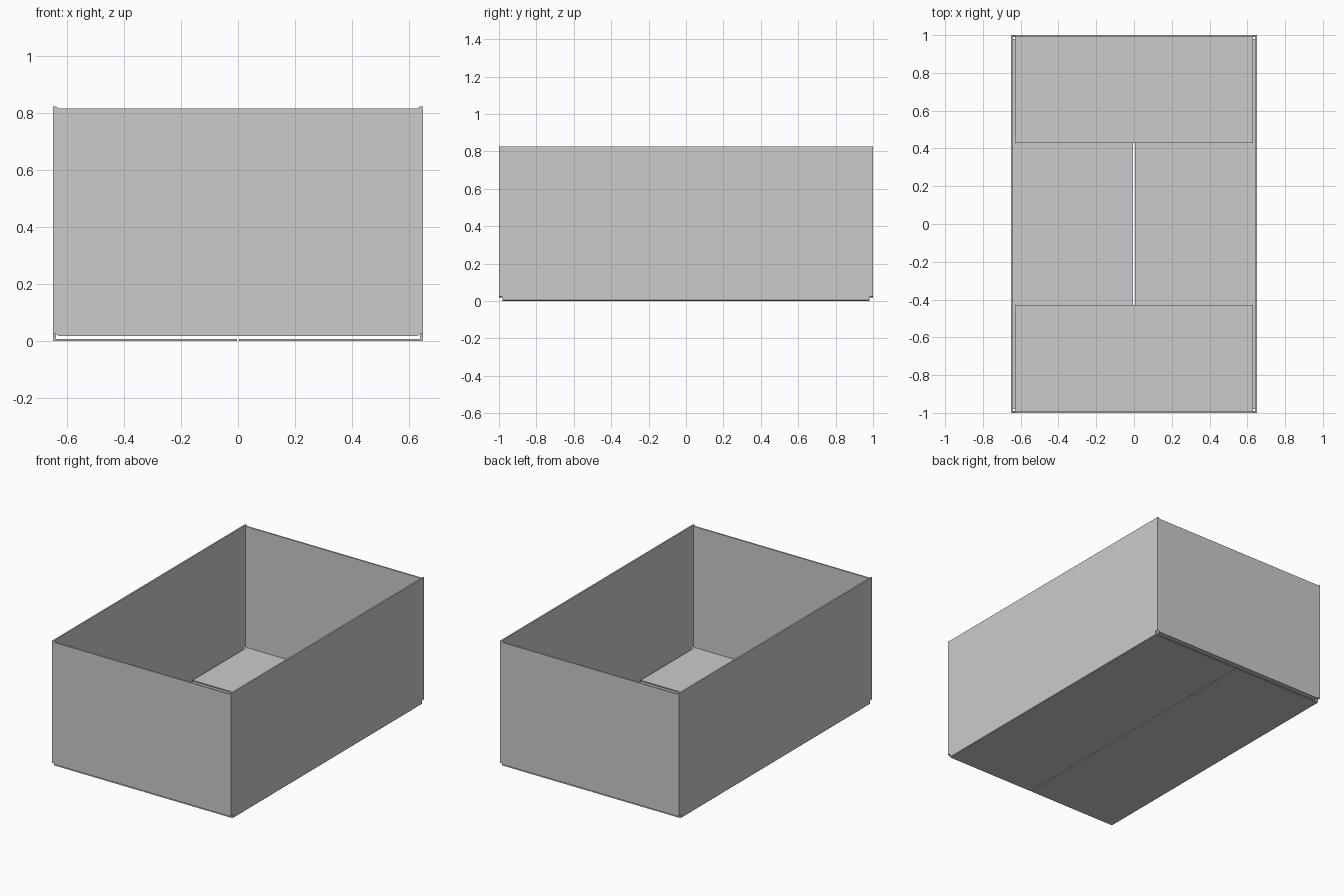
import bpy, bmesh

cube = bpy.data.objects.get("Cube")
if cube:
    bpy.data.objects.remove(cube, do_unlink=True)

# Plain grey board
mat = bpy.data.materials.new("grey_board")
mat.use_nodes = True
GREY = (0.6, 0.6, 0.6, 1)
mat.diffuse_color = GREY
mat.node_tree.nodes["Principled BSDF"].inputs["Base Color"].default_value = GREY

W, L, H = 0.65, 1.0, 0.825   # half width, half length, height
T = 0.01                     # wall thickness
FLAP = 0.007                 # flap thickness
FOLD = 0.025                 # height where the folds begin


def prism(name, profile, place, depth):
    """Extrude a closed 2D profile; place maps (u, v, d) to a 3D point."""
    bm = bmesh.new()
    face = bm.faces.new([bm.verts.new(place(u, v, depth[0])) for u, v in profile])
    shift = [b - a for a, b in zip(place(0, 0, depth[0]), place(0, 0, depth[1]))]
    extruded = bmesh.ops.extrude_face_region(bm, geom=[face])
    moved = [g for g in extruded["geom"] if isinstance(g, bmesh.types.BMVert)]
    bmesh.ops.translate(bm, verts=moved, vec=shift)
    bmesh.ops.recalc_face_normals(bm, faces=bm.faces)
    mesh = bpy.data.meshes.new(name)
    bm.to_mesh(mesh)
    bm.free()
    mesh.materials.append(mat)
    obj = bpy.data.objects.new(name, mesh)
    bpy.context.collection.objects.link(obj)


def rect(u0, u1, v0, v1):
    return [(u0, v0), (u1, v0), (u1, v1), (u0, v1)]


for s, side, end in ((1, "left", "back"), (-1, "right", "front")):
    def across(u, v, d):
        return (s * u, d, v)

    def along(u, v, d):
        return (d, s * u, v)

    def facing(u, v, d):
        return (u, s * d, v)

    # Long side wall, full length above the fold
    prism(side + "_wall", rect(W - T, W, FOLD, H), across, (-L, L))

    # Long flap folded under, meeting its twin at the centre seam
    bend = [(W, FOLD), (W, 0.004), (W - 0.004, 0), (0.004, 0),
            (0.004, FLAP), (W - T, FLAP), (W - T, FOLD)]
    prism(side + "_outer_flap", bend, across, (-L + 0.02, L - 0.02))

    # End wall with raised, chamfered corners
    inner = W - T
    outline = [(-inner, FOLD), (-0.63, 0.018), (0.63, 0.018), (inner, FOLD),
               (inner, H), (0.63, H - 0.007), (-0.63, H - 0.007), (-inner, H)]
    prism(end + "_wall", outline, facing, (L - T, L))

    # Short flap folded inward above the long flaps
    prism(end + "_inner_flap", rect(0.43, L - T, 0.018, 0.018 + FLAP),
          along, (-0.63, 0.63))
